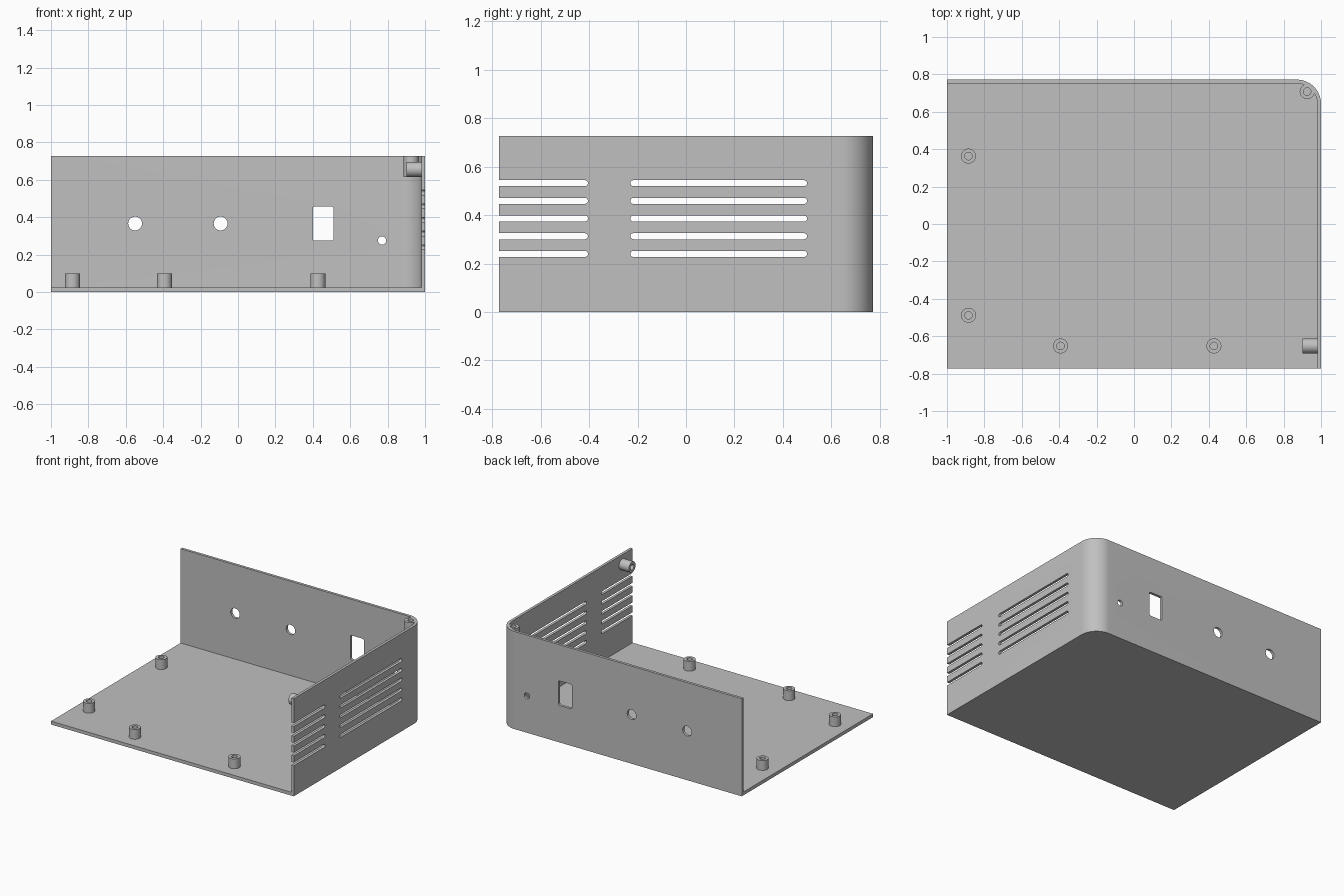
import bpy, bmesh, math
from mathutils import Vector

if "Cube" in bpy.data.objects:
    bpy.data.objects.remove(bpy.data.objects["Cube"], do_unlink=True)

W, D, H = 1.0, 0.772, 0.727      # half width, half depth, height
WALL, FLOOR, CORNER = 0.02, 0.025, 0.13

grey = bpy.data.materials.new("grey plastic")
grey.use_nodes = True
colour = (0.53, 0.53, 0.53, 1)
grey.diffuse_color = colour
grey.node_tree.nodes["Principled BSDF"].inputs["Base Color"].default_value = colour


def arc(cx, cy, r, a0, a1, n):
    steps = [math.radians(a0 + (a1 - a0) * i / n) for i in range(n + 1)]
    return [(cx + r * math.cos(a), cy + r * math.sin(a)) for a in steps]


def circle(cx, cy, r, n=32):
    return arc(cx, cy, r, 0, 360, n)[:-1]


def capsule(a, b, z, r):
    return arc(b - r, z, r, -90, 90, 8) + arc(a + r, z, r, 90, 270, 8)


def rounded_rect(x0, x1, z0, z1, r):
    return (arc(x1 - r, z1 - r, r, 0, 90, 4) + arc(x0 + r, z1 - r, r, 90, 180, 4)
            + arc(x0 + r, z0 + r, r, 180, 270, 4) + arc(x1 - r, z0 + r, r, 270, 360, 4))


def tray_outline(x0, y0, x1, y1, r):
    return [(x0, y0), (x1, y0)] + arc(x1 - r, y1 - r, r, 0, 90, 20) + [(x0, y1)]


def prism(name, profile, axis, lo, hi):
    """Extrude a 2D profile along one axis."""
    place = {"x": lambda p, t: (t, p[0], p[1]),
             "y": lambda p, t: (p[0], t, p[1]),
             "z": lambda p, t: (p[0], p[1], t)}[axis]
    bm = bmesh.new()
    base = bm.faces.new([bm.verts.new(place(p, lo)) for p in profile])
    moved = bmesh.ops.extrude_face_region(bm, geom=[base])["geom"]
    bmesh.ops.translate(bm, verts=[g for g in moved if isinstance(g, bmesh.types.BMVert)],
                        vec=Vector(place((0, 0), hi - lo)))
    bmesh.ops.recalc_face_normals(bm, faces=bm.faces)
    mesh = bpy.data.meshes.new(name)
    bm.to_mesh(mesh)
    bm.free()
    mesh.materials.append(grey)
    ob = bpy.data.objects.new(name, mesh)
    bpy.context.collection.objects.link(ob)
    return ob


def activate(ob):
    bpy.ops.object.select_all(action="DESELECT")
    ob.select_set(True)
    bpy.context.view_layer.objects.active = ob


def cut(ob, *profile_args):
    cutter = prism("cutter", *profile_args)
    cutter.hide_render = True
    activate(ob)
    mod = ob.modifiers.new("cut", "BOOLEAN")
    mod.operation, mod.solver, mod.object = "DIFFERENCE", "EXACT", cutter
    bpy.ops.object.modifier_apply(modifier=mod.name)
    bpy.data.objects.remove(cutter, do_unlink=True)


def smooth(ob):
    activate(ob)
    bpy.ops.object.shade_smooth_by_angle(angle=math.radians(30))


# Half enclosure: floor, back wall and left wall with one round corner
shell = prism("enclosure_shell", tray_outline(-W, -D, W, D, CORNER), "z", 0, H)
cut(shell, tray_outline(-W - 0.1, -D - 0.1, W - WALL, D - WALL, CORNER - WALL),
    "z", FLOOR, H + 0.1)

# Ventilation slots, the front row open at the edge
for i in range(5):
    z = 0.24 + i * 0.073
    for a, b in ((-D - 0.1, -0.405), (-0.23, 0.5)):
        cut(shell, capsule(a, b, z, 0.0125), "x", W - 0.06, W + 0.1)

# Connector openings in the back wall
for profile in (circle(-0.55, 0.366, 0.037), circle(-0.093, 0.366, 0.037),
                circle(0.77, 0.275, 0.022), rounded_rect(0.4, 0.51, 0.275, 0.458, 0.01)):
    cut(shell, profile, "y", D - 0.06, D + 0.1)
smooth(shell)


# Bored bosses
def boss(name, u, v, axis, lo, hi, bore_lo, bore_hi):
    ob = prism(name, circle(u, v, 0.04), axis, lo, hi)
    cut(ob, circle(u, v, 0.02), axis, bore_lo, bore_hi)
    smooth(ob)


for i, (x, y) in enumerate(((-0.885, 0.363), (-0.885, -0.488),
                            (-0.393, -0.652), (0.427, -0.652))):
    boss(f"floor_standoff_{i + 1}", x, y, "z", FLOOR - 0.005, 0.098, FLOOR, 0.2)
boss("corner_screw_boss", 0.926, 0.708, "z", 0.615, H, 0.63, H + 0.1)
boss("side_screw_boss", -0.652, 0.655, "x", 0.9, W - WALL + 0.005, 0.8, W - WALL)
